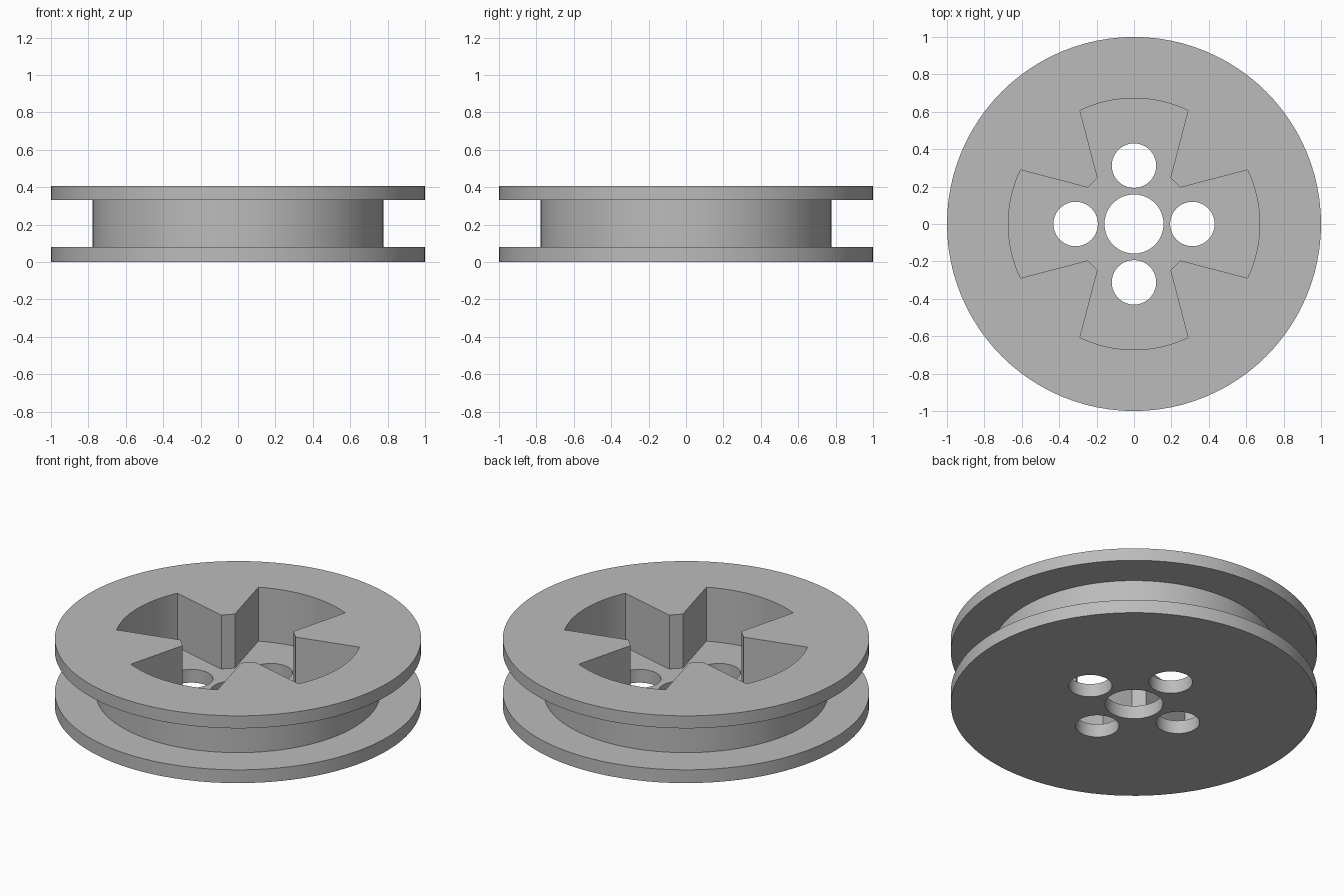
import bpy, bmesh, math

if "Cube" in bpy.data.objects:
    bpy.data.objects.remove(bpy.data.objects["Cube"])

SEG = 96
TOP, FLANGE, FLOOR = 0.405, 0.08, 0.08

grey = bpy.data.materials.new("plain grey")
grey.diffuse_color = (0.5, 0.5, 0.5, 1)
grey.use_nodes = True
grey.node_tree.nodes["Principled BSDF"].inputs["Base Color"].default_value = grey.diffuse_color


def to_object(bm, name):
    bmesh.ops.recalc_face_normals(bm, faces=bm.faces)
    me = bpy.data.meshes.new(name)
    bm.to_mesh(me)
    bm.free()
    me.materials.append(grey)
    ob = bpy.data.objects.new(name, me)
    bpy.context.collection.objects.link(ob)
    return ob


def prism(name, outline, z0, z1):
    """Straight solid raised from a flat outline."""
    bm = bmesh.new()
    face = bm.faces.new([bm.verts.new((x, y, z0)) for x, y in outline])
    new = bmesh.ops.extrude_face_region(bm, geom=[face])["geom"]
    verts = [v for v in new if isinstance(v, bmesh.types.BMVert)]
    bmesh.ops.translate(bm, verts=verts, vec=(0, 0, z1 - z0))
    return to_object(bm, name)


def circle(cx, cy, r, n):
    return [(cx + r * math.cos(2 * math.pi * i / n),
             cy + r * math.sin(2 * math.pi * i / n)) for i in range(n)]


# Spool body: two flanges and a narrower hub, turned as one solid
profile = [(1, 0), (1, FLANGE), (0.778, FLANGE), (0.778, 0.33), (1, 0.33), (1, TOP)]
bm = bmesh.new()
rings = [[bm.verts.new((x, y, z)) for x, y in circle(0, 0, r, SEG)] for r, z in profile]
for low, high in zip(rings, rings[1:]):
    for i in range(SEG):
        j = (i + 1) % SEG
        bm.faces.new((low[i], low[j], high[j], high[i]))
bm.faces.new(rings[0][::-1])
bm.faces.new(rings[-1])
spool = to_object(bm, "spool")

# Cross-shaped pocket: four flared arms with curved ends
outline = []
half = math.atan2(0.289, 0.607)
for k in range(4):
    a = k * math.pi / 2
    arm = [(0.248, -0.195)]
    for i in range(17):
        t = -half + 2 * half * i / 16
        arm.append((0.672 * math.cos(t), 0.672 * math.sin(t)))
    arm.append((0.248, 0.195))
    outline += [(x * math.cos(a) - y * math.sin(a),
                 x * math.sin(a) + y * math.cos(a)) for x, y in arm]
cutters = [prism("pocket_cutter", outline, FLOOR, TOP + 0.2)]

# Centre bore and four round holes through the floor
cutters.append(prism("bore_cutter", circle(0, 0, 0.158, 48), -0.2, 0.2))
for k in range(4):
    a = k * math.pi / 2
    cutters.append(prism("hole_cutter", circle(0.312 * math.cos(a), 0.312 * math.sin(a), 0.119, 40),
                         -0.2, 0.2))

bpy.context.view_layer.objects.active = spool
spool.select_set(True)
for cutter in cutters:
    cutter.hide_render = True
    mod = spool.modifiers.new("cut", 'BOOLEAN')
    mod.operation = 'DIFFERENCE'
    mod.solver = 'EXACT'
    mod.object = cutter
    bpy.ops.object.modifier_apply(modifier=mod.name)
    bpy.data.objects.remove(cutter)

bpy.ops.object.shade_smooth_by_angle(angle=math.radians(30))
